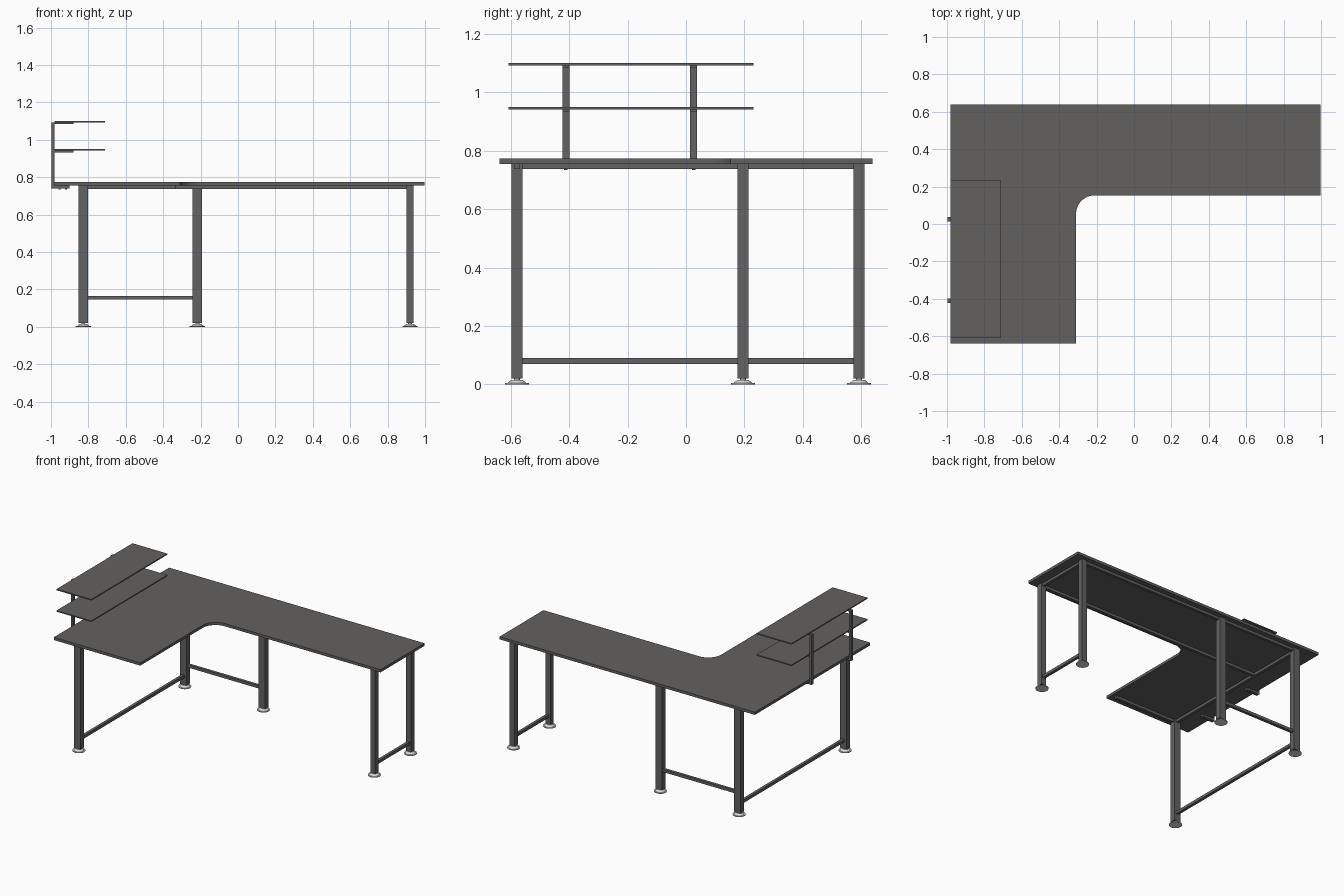
import bpy, bmesh, math
from mathutils import Matrix

if "Cube" in bpy.data.objects:
    bpy.data.objects.remove(bpy.data.objects["Cube"])


def material(name, rgb):
    m = bpy.data.materials.new(name)
    m.diffuse_color = (*rgb, 1)
    m.use_nodes = True
    m.node_tree.nodes["Principled BSDF"].inputs["Base Color"].default_value = m.diffuse_color
    return m


TOP = material("warm grey board", (0.126, 0.120, 0.115))
STEEL = material("dark grey steel", (0.125, 0.125, 0.125))
FOOT = material("light grey foot", (0.72, 0.72, 0.70))


def finish(name, bm, mat):
    bmesh.ops.recalc_face_normals(bm, faces=bm.faces)
    me = bpy.data.meshes.new(name)
    bm.to_mesh(me)
    bm.free()
    me.materials.append(mat)
    ob = bpy.data.objects.new(name, me)
    bpy.context.collection.objects.link(ob)
    return ob


def add_box(bm, x0, x1, y0, y1, z0, z1):
    mat = Matrix.Translation(((x0 + x1) / 2, (y0 + y1) / 2, (z0 + z1) / 2)) \
        @ Matrix.Diagonal((x1 - x0, y1 - y0, z1 - z0, 1))
    bmesh.ops.create_cube(bm, size=1, matrix=mat)


def box(name, mat, *b):
    bm = bmesh.new()
    add_box(bm, *b)
    return finish(name, bm, mat)


def add_cone(bm, x, y, z0, z1, r0, r1, seg=32):
    bmesh.ops.create_cone(bm, cap_ends=True, segments=seg, radius1=r0, radius2=r1,
                          depth=z1 - z0, matrix=Matrix.Translation((x, y, (z0 + z1) / 2)))


# L-shaped desktop with rounded inner corner
pts = [(-0.98, -0.638), (-0.31, -0.638)]
for i in range(17):
    a = math.pi - i / 16 * math.pi / 2
    pts.append((-0.21 + 0.1 * math.cos(a), 0.053 + 0.1 * math.sin(a)))
pts += [(0.997, 0.153), (0.997, 0.638), (-0.98, 0.638)]
bm = bmesh.new()
face = bm.faces.new([bm.verts.new((x, y, 0.755)) for x, y in pts])
ext = bmesh.ops.extrude_face_region(bm, geom=[face])
for v in ext["geom"]:
    if isinstance(v, bmesh.types.BMVert):
        v.co.z = 0.774
finish("desktop", bm, TOP)

# Legs with levelling feet: x centre, y centre, half width in x
LX, MX, RX = -0.827, -0.217, 0.92
FY, MY, BY = -0.579, 0.195, 0.593
H = 0.019
legs = {"front_left": (LX, FY, 0.025), "back_left": (LX, BY, 0.025),
        "back_middle": (MX, BY, 0.025), "front_right": (RX, MY, H),
        "back_right": (RX, BY, H)}
for n, (x, y, w) in legs.items():
    box(n + "_leg", STEEL, x - w, x + w, y - H, y + H, 0.02, 0.755)
    bm = bmesh.new()
    add_cone(bm, x, y, 0, 0.005, 0.041, 0.041)
    add_cone(bm, x, y, 0.005, 0.016, 0.032, 0.019)
    add_cone(bm, x, y, 0.016, 0.021, 0.010, 0.010)
    foot = finish(n + "_foot", bm, FOOT)
    bpy.context.view_layer.objects.active = foot
    foot.select_set(True)
    bpy.ops.object.shade_smooth_by_angle()
    foot.select_set(False)

# Low stretchers between legs
R = 0.01
box("left_stretcher", STEEL, LX - R, LX + R, FY + H, BY - H, 0.07, 0.09)
box("right_stretcher", STEEL, RX - R, RX + R, MY + H, BY - H, 0.07, 0.09)
box("back_stretcher", STEEL, LX + 0.025, MX - 0.025, BY - R, BY + R, 0.145, 0.165)

# Frame rails under the desktop
Z0, Z1 = 0.737, 0.7549
box("left_rail", STEEL, LX - R, LX + R, FY + H, BY - H, Z0, Z1)
box("right_rail", STEEL, RX - R, RX + R, MY + H, BY - H, Z0, Z1)
box("back_rail_a", STEEL, LX + 0.025, MX - 0.025, BY - R, BY + R, Z0, Z1)
box("back_rail_b", STEEL, MX + 0.025, RX - H, BY - R, BY + R, Z0, Z1)
box("middle_rail", STEEL, LX + R, RX - H, MY - R, MY + R, Z0, Z1)
box("front_rail", STEEL, LX + 0.025, -0.335, FY - R, FY + R, Z0, Z1)

# Two shelves above the left wing
for n, z in (("lower", 0.942), ("upper", 1.092)):
    box(n + "_shelf", TOP, -0.98, -0.71, -0.608, 0.232, z, z + 0.008)

# Clamp brackets holding the shelves
for n, y in (("front", -0.411), ("back", 0.026)):
    bm = bmesh.new()
    a, b = y - 0.012, y + 0.012
    add_box(bm, -0.998, -0.982, a, b, 0.74, 1.091)
    for end, z0, z1 in ((-0.90, 0.740, 0.7545), (-0.88, 0.933, 0.942), (-0.88, 1.083, 1.0918)):
        add_box(bm, -0.982, end, a, b, z0, z1)
    for x in (-0.955, -0.92):
        add_cone(bm, x, y, 0.735, 0.74, 0.006, 0.006, 12)
    finish(n + "_shelf_bracket", bm, STEEL)
